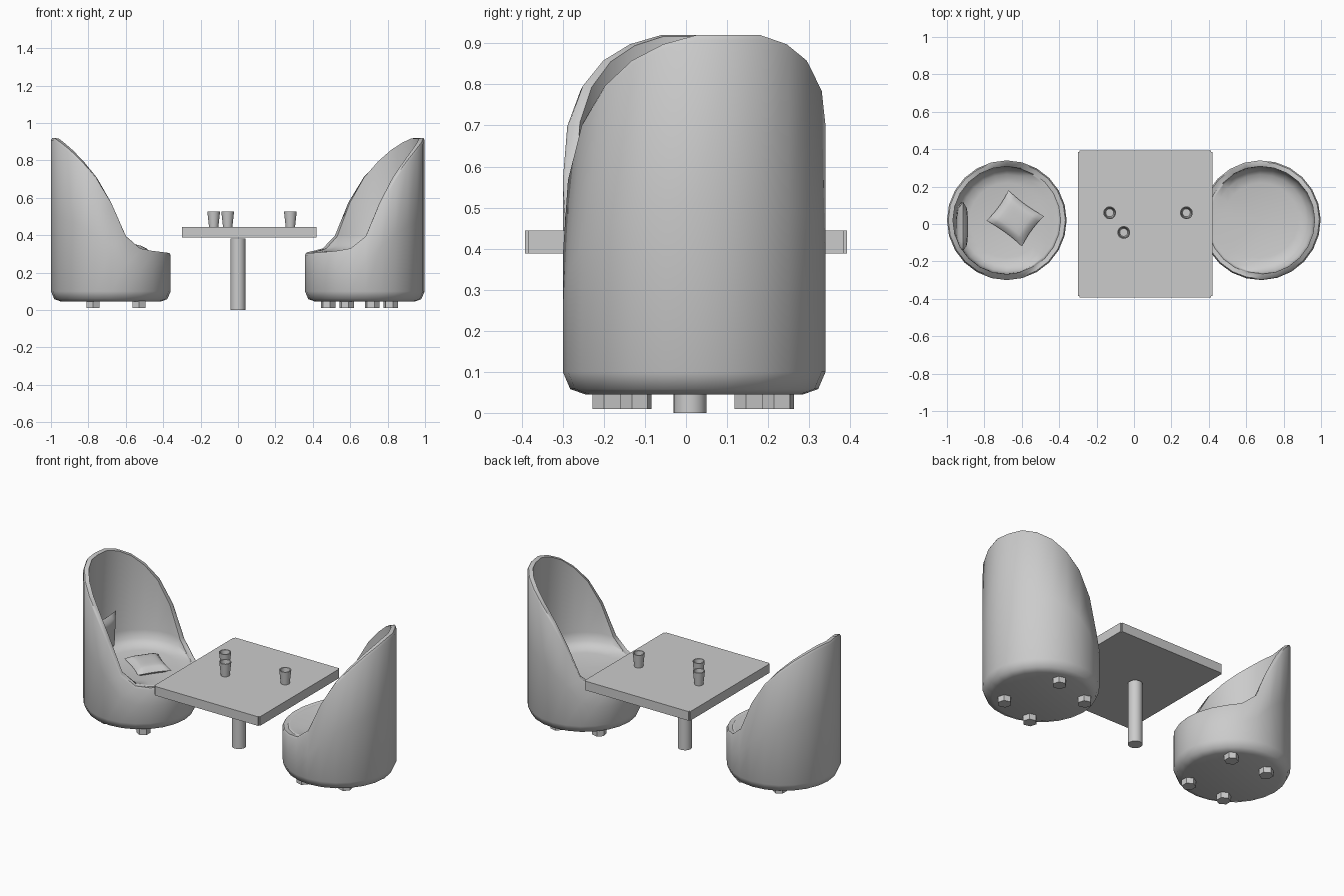
import bpy, bmesh, math
from mathutils import Matrix, Vector

if "Cube" in bpy.data.objects:
    bpy.data.objects.remove(bpy.data.objects["Cube"])


def finish(name, bm, matrix=None, smooth=True, angle=40):
    bmesh.ops.recalc_face_normals(bm, faces=bm.faces)
    me = bpy.data.meshes.new(name)
    bm.to_mesh(me)
    bm.free()
    ob = bpy.data.objects.new(name, me)
    bpy.context.collection.objects.link(ob)
    if matrix:
        ob.matrix_world = matrix
    if smooth:
        bpy.ops.object.select_all(action='DESELECT')
        ob.select_set(True)
        bpy.context.view_layer.objects.active = ob
        bpy.ops.object.shade_smooth_by_angle(angle=math.radians(angle))
    return ob


def lathe(name, profile_at, n, matrix=None, angle=40):
    """Surface of n angular steps; profile_at(angle) gives (radius, z) points between two poles."""
    bm = bmesh.new()
    cols = []
    for i in range(n):
        a = 2 * math.pi * i / n
        cols.append([bm.verts.new((r * math.cos(a), r * math.sin(a), z)) for r, z in profile_at(a)])
    for i in range(n):
        c, d = cols[i], cols[(i + 1) % n]
        for j in range(len(c) - 1):
            bm.faces.new((c[j], d[j], d[j + 1], c[j + 1]))
    bmesh.ops.remove_doubles(bm, verts=bm.verts, dist=1e-5)
    return finish(name, bm, matrix, angle=angle)


# Rim height of the tub chair along its facing direction
RIM = [(-.32, .92), (-.305, .92), (-.27, .892), (-.19, .83), (-.06, .685), (.01, .56),
       (.085, .39), (.12, .345), (.18, .322), (.32, .305)]


def rim_height(x):
    for (x0, z0), (x1, z1) in zip(RIM, RIM[1:]):
        if x <= x1:
            return z0 + (z1 - z0) * max(0, (x - x0) / (x1 - x0))
    return RIM[-1][1]


def chair_profile(a):
    h = rim_height(.32 * math.cos(a))
    return [(0, .045), (.265, .045), (.302, .058), (.32, .1), (.32, (h + .1) / 2), (.32, h - .012),
            (.313, h), (.288, h - .003), (.285, min(h, .40)), (.275, min(h, .35)),
            (.245, min(h + .002, .322)), (.2, .312), (0, .31)]


def chair(side, x, turn):
    place = Matrix.Translation((x, .02, 0)) @ Matrix.Rotation(turn, 4, 'Z')
    lathe(side + "_chair_shell", chair_profile, 24, place, 50)
    # hexagonal feet
    for k, (sx, sy) in enumerate([(-1, -1), (-1, 1), (1, -1), (1, 1)]):
        bm = bmesh.new()
        bmesh.ops.create_cone(bm, cap_ends=True, segments=6, radius1=.04, radius2=.04, depth=.045)
        m = place @ Matrix.Translation((.028 + sx * .123, -.005 + sy * .18, .0325))
        finish(f"{side}_chair_foot_{k + 1}", bm, m, smooth=False)


def pillow(name, sx, sy, thick, matrix):
    bm = bmesh.new()
    n = 10
    for s in (1, -1):
        g = []
        for i in range(n + 1):
            row = []
            for j in range(n + 1):
                u, v = 2 * i / n - 1, 2 * j / n - 1
                z = s * thick / 2 * ((1 - u ** 4) * (1 - v ** 4)) ** .5
                row.append(bm.verts.new((u * sx / 2 * (.92 + .08 * v * v),
                                         v * sy / 2 * (.92 + .08 * u * u), z)))
            g.append(row)
        for i in range(n):
            for j in range(n):
                bm.faces.new((g[i][j], g[i + 1][j], g[i + 1][j + 1], g[i][j + 1]))
    bmesh.ops.remove_doubles(bm, verts=bm.verts, dist=1e-5)
    finish(name, bm, matrix, angle=70)


# chairs
chair("left", -.68, 0)
chair("right", .678, math.pi + math.radians(16))

# pillows on the left chair: one lying flat, one leaning on the back
pillow("seat_pillow", .235, .20, .06,
       Matrix.Translation((-.635, .03, .325)) @ Matrix.Rotation(math.radians(-36), 4, 'Z'))
pillow("back_pillow", .23, .27, .06,
       Matrix.Translation((-.92, -.015, .435)) @ Matrix.Rotation(math.radians(-87), 4, 'Y'))

# table top
bm = bmesh.new()
bmesh.ops.create_cube(bm, size=1)
bmesh.ops.scale(bm, vec=Vector((.72, .785, .056)), verts=bm.verts)
bmesh.ops.bevel(bm, geom=[e for e in bm.edges if abs(e.verts[0].co.z - e.verts[1].co.z) > .01],
                offset=.008, segments=2, affect='EDGES')
finish("table_top", bm, Matrix.Translation((.06, 0, .416)), angle=50)

# table leg
lathe("table_leg", lambda a: [(0, 0), (.04, 0), (.04, .382), (0, .382)], 24,
      Matrix.Translation((0, .01, 0)))

# cups
CUP = [(0, 0), (.025, 0), (.034, .082), (.032, .084), (.028, .082), (.021, .01), (0, .01)]
for k, (x, y) in enumerate([(-.13, .06), (-.055, -.045), (.28, .06)]):
    lathe(f"cup_{k + 1}", lambda a: CUP, 20, Matrix.Translation((x, y, .444)))
